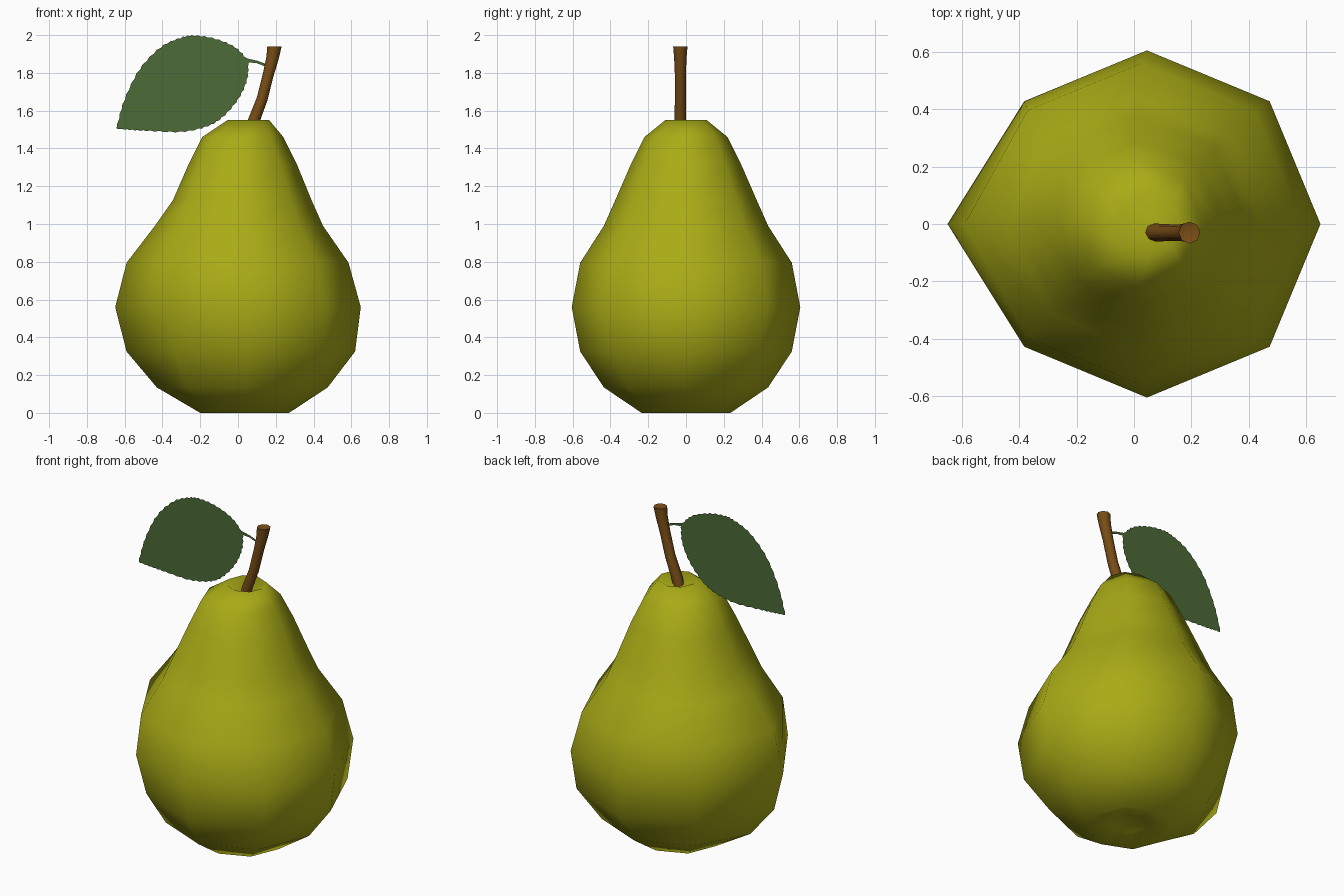
import bpy, bmesh, math
from mathutils import Vector

if "Cube" in bpy.data.objects:
    bpy.data.objects.remove(bpy.data.objects["Cube"])


def material(name, rgb):
    m = bpy.data.materials.new(name)
    m.diffuse_color = (*rgb, 1)
    m.use_nodes = True
    m.node_tree.nodes["Principled BSDF"].inputs["Base Color"].default_value = m.diffuse_color
    return m


def finish(name, bm, mat, smooth=None, fix_normals=True):
    if fix_normals:
        bmesh.ops.recalc_face_normals(bm, faces=bm.faces[:])
    me = bpy.data.meshes.new(name)
    bm.to_mesh(me)
    bm.free()
    ob = bpy.data.objects.new(name, me)
    bpy.context.collection.objects.link(ob)
    me.materials.append(mat)
    if smooth is not None:
        bpy.context.view_layer.objects.active = ob
        ob.select_set(True)
        bpy.ops.object.shade_smooth_by_angle(angle=math.radians(smooth))
        ob.select_set(False)
    return ob


def loft(bm, rings, caps):
    """Skin closed rings of points, each end closed by a fan to a cap point."""
    vs = [[bm.verts.new(p) for p in ring] for ring in rings]
    n = len(vs[0])
    for a, b in zip(vs, vs[1:]):
        for i in range(n):
            j = (i + 1) % n
            bm.faces.new((a[i], a[j], b[j], b[i]))
    for ring, cap in zip((vs[0], vs[-1]), caps):
        c = bm.verts.new(cap)
        for i in range(n):
            bm.faces.new((ring[i], ring[(i + 1) % n], c))


skin = material("pear_yellow_green", (0.40, 0.41, 0.008))
bark = material("stem_brown", (0.19, 0.075, 0.008))
green = material("leaf_green", (0.072, 0.145, 0.038))

# Pear body: eight sides, rows of z, left x, right x, half depth
profile = [
    (0.03, -0.06, 0.13, 0.095),
    (0.00, -0.20, 0.27, 0.235),
    (0.135, -0.43, 0.475, 0.435),
    (0.325, -0.59, 0.62, 0.56),
    (0.56, -0.65, 0.65, 0.605),
    (0.795, -0.59, 0.585, 0.56),
    (0.99, -0.44, 0.45, 0.435),
    (1.125, -0.345, 0.39, 0.375),
    (1.32, -0.26, 0.31, 0.29),
    (1.46, -0.19, 0.24, 0.22),
    (1.55, -0.055, 0.165, 0.11),
]
rings = []
for z, xl, xr, r in profile:
    cx = xr - r
    ring = []
    for k in range(8):
        a = k * math.pi / 4
        x = xl if k == 4 else cx + r * math.cos(a)
        ring.append((x, r * math.sin(a), z))
    rings.append(ring)
bm = bmesh.new()
loft(bm, rings, [(0.035, 0, 0.06), (0.065, -0.02, 1.49)])
finish("pear_body", bm, skin, 180)

# Curved stem, flaring at the cut end
SY = -0.03
path = [(0.06, 1.46, 0.031), (0.085, 1.55, 0.031), (0.127, 1.66, 0.029),
        (0.160, 1.79, 0.029), (0.183, 1.88, 0.033), (0.193, 1.94, 0.038)]
rings = []
for i, (x, z, r) in enumerate(path):
    p0, p1 = path[max(i - 1, 0)], path[min(i + 1, len(path) - 1)]
    t = Vector((p1[0] - p0[0], 0, p1[1] - p0[1])).normalized()
    if i == len(path) - 1:
        t = Vector((0, 0, 1))
    side = Vector((t.z, 0, -t.x))
    rings.append([Vector((x, SY, z)) + side * r * math.cos(k * math.pi / 4)
                  + Vector((0, r * math.sin(k * math.pi / 4), 0)) for k in range(8)])
bm = bmesh.new()
loft(bm, rings, [(0.06, SY, 1.45), (0.193, SY, 1.93)])
finish("stem", bm, bark, 50)

# Flat leaf: smooth outline resampled with fine teeth, in the plane of the stem
top_edge = [(-0.645, 1.505), (-0.60, 1.66), (-0.52, 1.82), (-0.41, 1.935),
            (-0.305, 1.985), (-0.23, 1.997), (-0.12, 1.98), (-0.015, 1.935), (0.055, 1.865)]
low_edge = [(-0.645, 1.505), (-0.56, 1.498), (-0.465, 1.493), (-0.305, 1.488), (-0.175, 1.513),
            (-0.085, 1.563), (0.0, 1.66), (0.048, 1.765), (0.055, 1.865)]


def sample(pts, steps=6):
    out = []
    p = [Vector(q) for q in pts]
    p = [2 * p[0] - p[1]] + p + [2 * p[-1] - p[-2]]
    for i in range(1, len(p) - 2):
        a, b, c, d = p[i - 1:i + 3]
        for s in range(steps):
            t = s / steps
            out.append(0.5 * (2 * b + (c - a) * t + (2 * a - 5 * b + 4 * c - d) * t * t
                              + (3 * b - a - 3 * c + d) * t ** 3))
    return out + [p[-2]]


bm = bmesh.new()
mid = Vector((-0.28, 1.74))
columns = []
for edge in (top_edge, low_edge):
    col = []
    for i, q in enumerate(sample(edge)):
        q = q + (q - mid).normalized() * (0.003 if i % 2 else -0.003)
        col.append(bm.verts.new((q.x, SY, q.y)))
    columns.append(col)
up, lo = columns
for i in range(len(up) - 1):
    bm.faces.new((lo[i], lo[i + 1], up[i + 1], up[i]))

# Leaf stalk joining the stem
stalk = [(0.04, 1.868, 0.010), (0.10, 1.858, 0.007), (0.14, 1.843, 0.007), (0.17, 1.825, 0.008)]
pairs = [(bm.verts.new((x, SY, z - h)), bm.verts.new((x, SY, z + h))) for x, z, h in stalk]
for a, b in zip(pairs, pairs[1:]):
    bm.faces.new((a[0], b[0], b[1], a[1]))
finish("leaf", bm, green, fix_normals=False)
